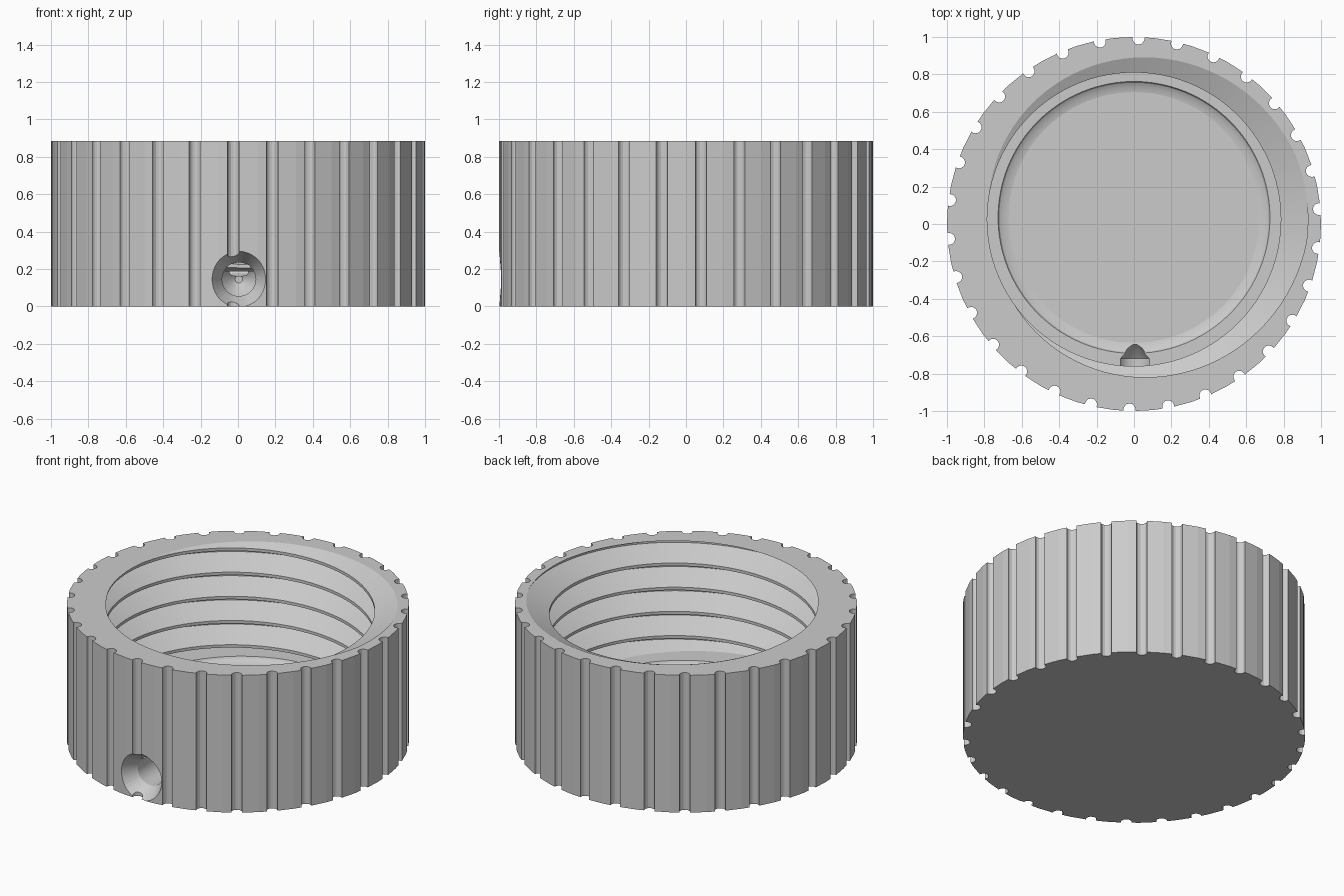
import bpy, bmesh, math
from mathutils import Matrix, Vector

old = bpy.data.objects.get("Cube")
if old:
    bpy.data.objects.remove(old, do_unlink=True)

HEIGHT, LEDGE, FLOOR = 0.885, 0.19, 0.16
PITCH, CREST, ROOT = 0.156, 0.785, 0.93
BORE_Y = 0.025

grey = bpy.data.materials.new("plain_grey")
grey.use_nodes = True
colour = (0.6, 0.6, 0.6, 1)
grey.diffuse_color = colour
grey.node_tree.nodes["Principled BSDF"].inputs["Base Color"].default_value = colour


def finish(name, bm):
    bmesh.ops.recalc_face_normals(bm, faces=bm.faces)
    mesh = bpy.data.meshes.new(name)
    bm.to_mesh(mesh)
    bm.free()
    mesh.materials.append(grey)
    obj = bpy.data.objects.new(name, mesh)
    bpy.context.collection.objects.link(obj)
    return obj


def cone(bm, r1, r2, start, end, sides):
    """Frustum running from one point to another."""
    a, b = Vector(start), Vector(end)
    turn = (b - a).to_track_quat("Z", "Y").to_matrix().to_4x4()
    bmesh.ops.create_cone(bm, cap_ends=True, segments=sides, radius1=r1, radius2=r2,
                          depth=(b - a).length,
                          matrix=Matrix.Translation((a + b) / 2) @ turn)


def revolve(profile, sides):
    """Closed solid from (radius, distance) rings around z; capped at both ends."""
    bm = bmesh.new()
    rings = [[bm.verts.new((r * math.cos(i * math.tau / sides),
                            r * math.sin(i * math.tau / sides), z))
              for i in range(sides)] for r, z in profile]
    for lo, hi in zip(rings, rings[1:]):
        for i in range(sides):
            j = (i + 1) % sides
            bm.faces.new((lo[i], lo[j], hi[j], hi[i]))
    bm.faces.new(rings[0])
    bm.faces.new(rings[-1])
    return bm


def cut(target, cutter):
    mod = target.modifiers.new("cut", "BOOLEAN")
    mod.operation, mod.solver, mod.object = "DIFFERENCE", "EXACT", cutter
    bpy.context.view_layer.objects.active = target
    bpy.ops.object.modifier_apply(modifier=mod.name)
    bpy.data.objects.remove(cutter, do_unlink=True)


# Solid cap blank
cap = finish("threaded_cap", revolve([(1, 0), (1, HEIGHT)], 60))

# Grip grooves round the outside
bm = bmesh.new()
for i in range(30):
    a = math.radians(-91.4 + 12 * i)
    x, y = 0.992 * math.cos(a), 0.992 * math.sin(a)
    cone(bm, 0.032, 0.032, (x, y, -0.1), (x, y, HEIGHT + 0.1), 14)
cut(cap, finish("groove_cutter", bm))

# Helical bore: tooth section swept up a right-handed screw, then trimmed flat
tooth = [(0, CREST), (0.12, CREST), (0.54, ROOT), (0.62, ROOT)]
steps, turns = 96, 8
bm = bmesh.new()
rows = []
for k in range(turns * len(tooth)):
    f, r = tooth[k % len(tooth)]
    row = []
    for i in range(steps + 1):
        a = math.tau * i / steps
        z = HEIGHT + PITCH * (k // len(tooth) - turns + 1.4 + f + i / steps)
        row.append(bm.verts.new((r * math.cos(a), BORE_Y + r * math.sin(a), z)))
    rows.append(row)
for lo, hi in zip(rows, rows[1:]):
    for i in range(steps):
        bm.faces.new((lo[i], lo[i + 1], hi[i + 1], hi[i]))
bmesh.ops.remove_doubles(bm, verts=bm.verts, dist=0.0005)
for z, up in ((LEDGE, -1), (HEIGHT + 0.03, 1)):
    bmesh.ops.bisect_plane(bm, geom=bm.verts[:] + bm.edges[:] + bm.faces[:],
                           plane_co=(0, 0, z), plane_no=(0, 0, up), clear_outer=True)
bmesh.ops.holes_fill(bm, edges=[e for e in bm.edges if e.is_boundary], sides=0)
cut(cap, finish("thread_cutter", bm))

# Dished floor inside the ledge
bm = revolve([(0.67, FLOOR), (0.7, FLOOR + 0.006), (0.72, FLOOR + 0.018),
              (0.727, LEDGE), (0.727, LEDGE + 0.05)], 96)
bmesh.ops.translate(bm, verts=bm.verts, vec=(0, BORE_Y + 0.01, 0))
cut(cap, finish("floor_cutter", bm))

# Countersunk drilled hole at the front with a pointed end
bm = revolve([(0.21, 0.1), (0.09, -0.1), (0.09, -0.28), (0.05, -0.33), (0.02, -0.355)], 40)
bmesh.ops.transform(bm, verts=bm.verts, matrix=Matrix.Translation((0.005, -1, 0.145))
                    @ Matrix.Rotation(math.pi / 2, 4, "X"))
cut(cap, finish("hole_cutter", bm))

# Smooth thread and hole, flat facets outside
bpy.ops.object.select_all(action="DESELECT")
cap.select_set(True)
bpy.context.view_layer.objects.active = cap
bpy.ops.object.shade_smooth_by_angle(angle=math.radians(25))
for p in cap.data.polygons:
    outer = math.hypot(p.center.x, p.center.y) > 0.955
    p.use_smooth = not outer and abs(p.normal.z) < 0.99
    p.material_index = 0
